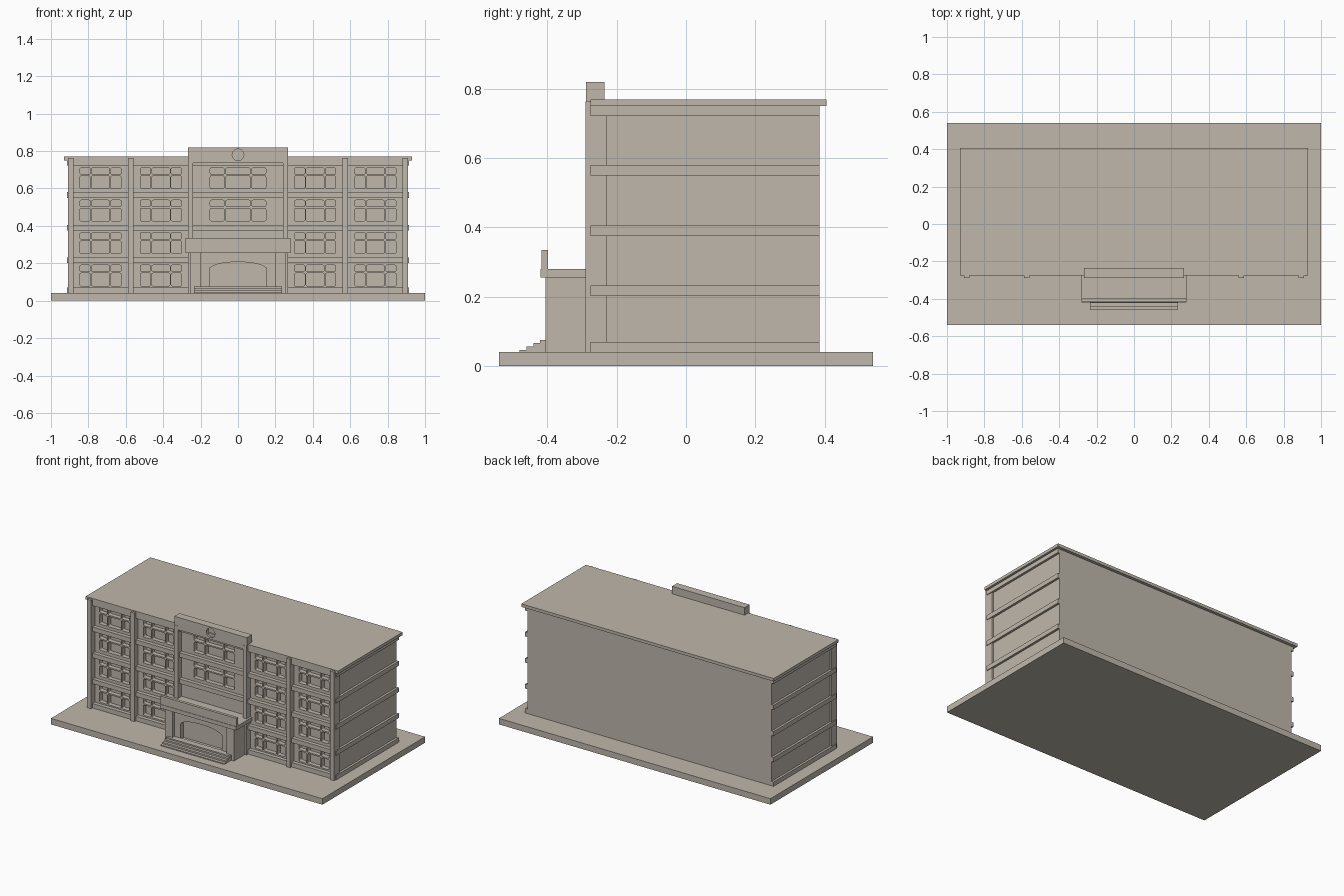
import bpy, math
from mathutils import Matrix

if "Cube" in bpy.data.objects:
    bpy.data.objects.remove(bpy.data.objects["Cube"])

stone = bpy.data.materials.new("warm_stone")
stone.diffuse_color = (0.52, 0.475, 0.41, 1)
stone.use_nodes = True
stone.node_tree.nodes["Principled BSDF"].inputs["Base Color"].default_value = stone.diffuse_color


def add(name, mesh):
    ob = bpy.data.objects.new(name, mesh)
    bpy.context.collection.objects.link(ob)
    mesh.materials.clear()
    mesh.materials.append(stone)
    return ob


def box(name, x0, x1, y0, y1, z0, z1):
    v = [(x, y, z) for x in (x0, x1) for y in (y0, y1) for z in (z0, z1)]
    f = [(0, 1, 3, 2), (4, 6, 7, 5), (0, 4, 5, 1), (2, 3, 7, 6), (0, 2, 6, 4), (1, 5, 7, 3)]
    me = bpy.data.meshes.new(name)
    me.from_pydata(v, [], f)
    return add(name, me)


def rect(x0, x1, z0, z1):
    return [(x0, z0), (x1, z0), (x1, z1), (x0, z1)]


def rounded(x0, x1, z0, z1, r=0.007):
    pts = []
    for cx, cz, a in ((x1 - r, z1 - r, 0), (x0 + r, z1 - r, 90), (x0 + r, z0 + r, 180), (x1 - r, z0 + r, 270)):
        for k in range(4):
            t = math.radians(a + 30 * k)
            pts.append((cx + r * math.cos(t), cz + r * math.sin(t)))
    return pts


def plate(name, loops, y0, y1):
    """Upright plate: first loop is the outline, the others are holes."""
    cu = bpy.data.curves.new(name + "_outline", 'CURVE')
    cu.dimensions = '2D'
    cu.fill_mode = 'BOTH'
    cu.extrude = (y1 - y0) / 2
    for pts in loops:
        sp = cu.splines.new('POLY')
        sp.points.add(len(pts) - 1)
        for p, (x, z) in zip(sp.points, pts):
            p.co = (x, z, 0, 1)
        sp.use_cyclic_u = True
    tmp = bpy.data.objects.new(name + "_tmp", cu)
    bpy.context.collection.objects.link(tmp)
    dg = bpy.context.evaluated_depsgraph_get()
    me = bpy.data.meshes.new_from_object(tmp.evaluated_get(dg))
    bpy.data.objects.remove(tmp)
    me.transform(Matrix.Translation((0, (y0 + y1) / 2, 0)) @ Matrix.Rotation(math.pi / 2, 4, 'X'))
    for p in me.polygons:
        p.use_smooth = False
    return add(name, me)


def window(cx, top, s=1.0):
    """Three lower panes with three small panes above."""
    holes = []
    for a, b in ((-0.11, -0.055), (-0.048, 0.048), (0.055, 0.11)):
        holes.append(rounded(cx + a * s, cx + b * s, top - 0.034, top))
        holes.append(rounded(cx + a * s, cx + b * s, top - 0.111, top - 0.043))
    return holes


# Ground slab and main block
box("ground_slab", -1, 1, -0.54, 0.54, 0, 0.04)
box("main_block", -0.9, 0.9, -0.22, 0.385, 0.04, 0.752)
box("roof_slab", -0.93, 0.93, -0.275, 0.405, 0.75, 0.77)

# Front wall with window openings
tops = [0.19, 0.363, 0.537, 0.71]
loops = [rect(-0.9, 0.9, 0.04, 0.752)]
for t in tops:
    for cx in (-0.735, -0.412, 0.412, 0.735):
        loops += window(cx, t)
for t in tops[2:]:
    loops += window(0, t, 1.35)
plate("front_wall", loops, -0.25, -0.219)

# Floor bands around front and sides
for i, z in enumerate((0.04, 0.202, 0.375, 0.55, 0.722)):
    box(f"floor_band_front_{i}", -0.915, 0.915, -0.275, -0.24, z, z + 0.03)
    for s, side in ((-1, "left"), (1, "right")):
        a, b = sorted((s * 0.89, s * 0.915))
        box(f"floor_band_{side}_{i}", a, b, -0.275, 0.385, z, z + 0.03)

# Pilasters
for i, (a, b) in enumerate(((0.24, 0.267), (0.56, 0.588), (0.88, 0.91))):
    box(f"pilaster_right_{i}", a, b, -0.29, -0.23, 0.04, 0.763)
    box(f"pilaster_left_{i}", -b, -a, -0.29, -0.23, 0.04, 0.763)

# Central parapet with round recess
circle = [(0.031 * math.cos(math.tau * k / 32), 0.78 + 0.031 * math.sin(math.tau * k / 32)) for k in range(32)]
plate("roof_parapet_front", [rect(-0.267, 0.267, 0.737, 0.82), circle], -0.288, -0.268)
box("roof_parapet_back", -0.267, 0.267, -0.269, -0.235, 0.737, 0.82)

# Entrance porch: side piers, arched wall, roof and parapet
for s, side in ((-1, "left"), (1, "right")):
    a, b = sorted((s * 0.2, s * 0.255))
    box(f"porch_pier_{side}", a, b, -0.405, -0.24, 0.04, 0.26)
arch = [(-0.153, 0.07), (0.153, 0.07)]
for k in range(17):
    t = math.pi * k / 16
    arch.append((0.153 * math.cos(t), 0.167 + 0.04 * math.sin(t)))
plate("porch_arch_wall", [rect(-0.205, 0.205, 0.04, 0.26), arch], -0.385, -0.355)
box("porch_core", -0.205, 0.205, -0.356, -0.24, 0.04, 0.26)
box("porch_roof", -0.28, 0.28, -0.402, -0.24, 0.255, 0.28)
box("porch_parapet_base", -0.28, 0.28, -0.42, -0.4, 0.255, 0.28)
box("porch_parapet", -0.28, 0.28, -0.417, -0.398, 0.279, 0.335)

# Entrance steps
for i, (y, z) in enumerate(((-0.48, 0.046), (-0.46, 0.056), (-0.44, 0.066), (-0.422, 0.075))):
    box(f"entrance_step_{i}", -0.235, 0.235, y, -0.38, 0.04, z)
